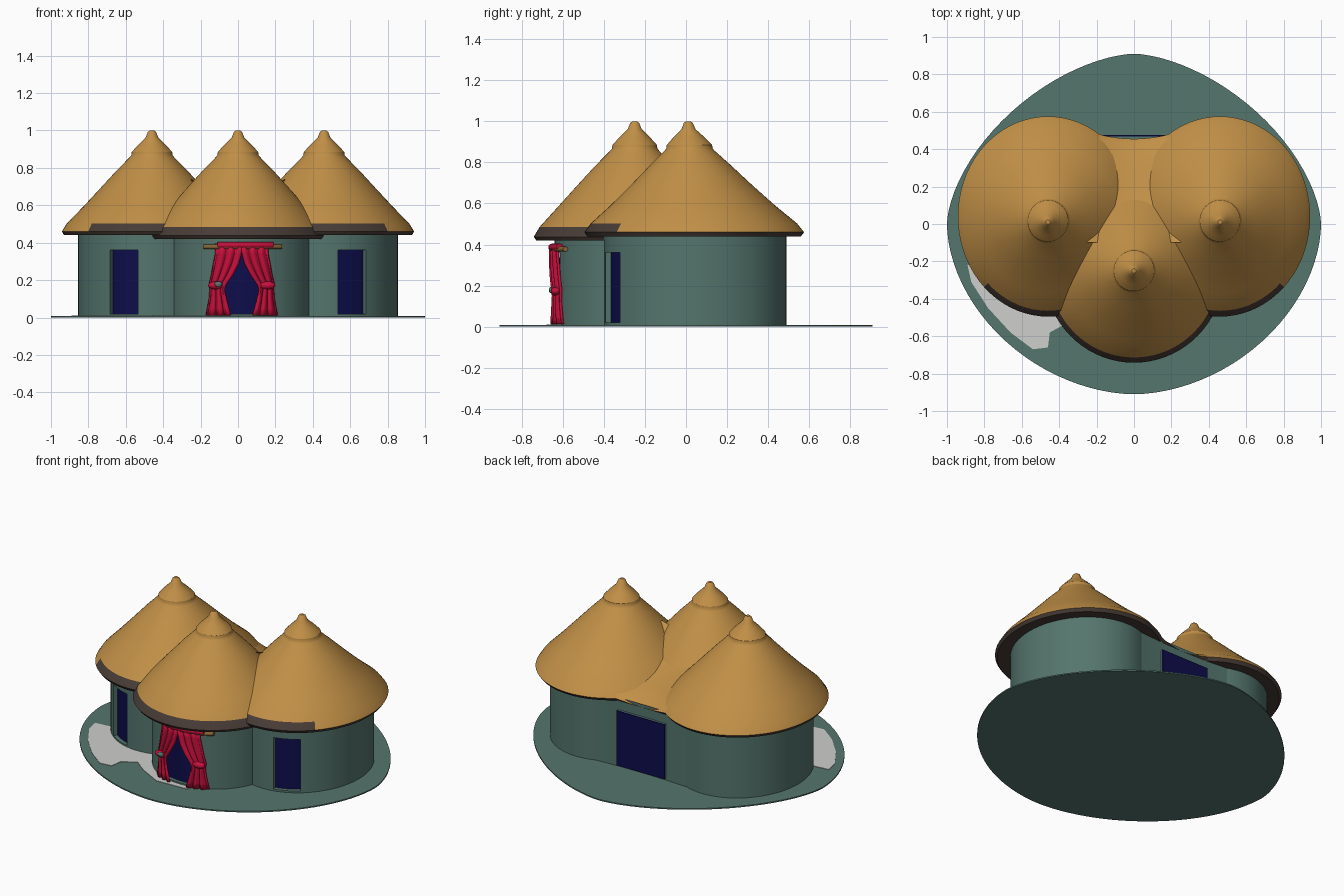
import bpy, bmesh
from math import sin, cos, pi, sqrt, copysign
from mathutils import Matrix

cube = bpy.data.objects.get("Cube")
if cube:
    bpy.data.objects.remove(cube)


def material(name, rgb):
    m = bpy.data.materials.new(name)
    m.use_nodes = True
    m.diffuse_color = (*rgb, 1)
    m.node_tree.nodes["Principled BSDF"].inputs["Base Color"].default_value = (*rgb, 1)
    return m


GREEN = material("sage_green", (0.09, 0.18, 0.153))
THATCH = material("thatch_gold", (0.53, 0.275, 0.062))
BROWN = material("dark_brown", (0.065, 0.045, 0.037))
NAVY = material("navy", (0.004, 0.004, 0.07))
RED = material("crimson", (0.58, 0.005, 0.045))
PALE = material("pale_grey", (0.62, 0.62, 0.61))
WOOD = material("pole_wood", (0.24, 0.13, 0.035))


def finish(name, bm, mats, angle=0.6):
    bmesh.ops.recalc_face_normals(bm, faces=bm.faces)
    me = bpy.data.meshes.new(name)
    bm.to_mesh(me)
    bm.free()
    ob = bpy.data.objects.new(name, me)
    bpy.context.collection.objects.link(ob)
    for m in mats:
        me.materials.append(m)
    bpy.ops.object.select_all(action="DESELECT")
    ob.select_set(True)
    bpy.context.view_layer.objects.active = ob
    bpy.ops.object.shade_smooth_by_angle(angle=angle)
    return ob


def skin(bm, rows, closed=False):
    """Join rows of points with quads; yields row, column and face."""
    vs = [[bm.verts.new(p) for p in row] for row in rows]
    n = len(vs[0])
    out = []
    for i in range(len(vs) - 1):
        for j in range(n if closed else n - 1):
            k = (j + 1) % n
            f = bm.faces.new((vs[i][j], vs[i][k], vs[i + 1][k], vs[i + 1][j]))
            out.append((i, j, f))
    return vs, out


def roof(name, cx, cy, stretch, shift, drop, front):
    # Cap, thatch slope, eave band and underside in one profile
    prof = [(0.012, 1), (0.022, 0.992), (0.034, 0.962), (0.075, 0.922), (0.108, 0.885),
            (0.11, 0.868), (0.118, 0.858), (0.19, 0.785), (0.28, 0.687), (0.37, 0.59),
            (0.455, 0.503), (0.482, 0.46), (0.47, 0.44), (0.37, 0.447)]
    eave = len(prof) - 4
    n = 72
    rows = []
    for r, z in prof:
        t = r / 0.48
        sag = drop * t ** 4
        rows.append([(cx + r * sin(a), cy + shift * t - r * (1 + stretch * t) * cos(a), z - sag)
                     for a in (2 * pi * j / n for j in range(n))])
    bm = bmesh.new()
    vs, faces = skin(bm, rows, True)
    bm.faces.new(vs[0])
    for i, j, f in faces:
        facing = cos(2 * pi * (j + 0.5) / n)
        if i > eave or (i == eave and facing > front):
            f.material_index = 1
    finish(name, bm, [THATCH, BROWN])


def wall(name, cx, cy, rx, ry, a0, a1, top=0.36):
    # Round wall with a door niche pressed in between two angles
    angles = [2 * pi * j / 64 for j in range(-32, 32)]
    angles = sorted([a for a in angles if min(abs(a - a0), abs(a - a1)) > 0.03] + [a0, a1])
    rows = [[(cx + rx * sin(a), cy - ry * cos(a), z) for a in angles]
            for z in (0.005, 0.02, top, 0.47)]
    bm = bmesh.new()
    _, faces = skin(bm, rows, True)
    door = [f for i, j, f in faces if i == 1 and a0 - 0.01 < angles[j] < a1 - 0.01]
    new = bmesh.ops.extrude_face_region(bm, geom=door)["geom"]
    bmesh.ops.delete(bm, geom=door, context="FACES_ONLY")
    for g in new:
        if isinstance(g, bmesh.types.BMVert):
            g.co.x = cx + (g.co.x - cx) * 0.94
            g.co.y = cy + (g.co.y - cy) * 0.94
        elif isinstance(g, bmesh.types.BMFace):
            g.material_index = 1
    finish(name, bm, [GREEN, NAVY])


# Three joined round huts
for side, label in ((1, "left"), (-1, "right")):
    a0, a1 = sorted((side * 0.19, side * 0.6))
    wall(label + "_hut_wall", side * 0.46, 0.045, 0.395, 0.445, a0, a1)
    roof(label + "_hut_roof", side * 0.46, 0.01, 0.11, 0.03, 0, 0.72)
wall("front_hut_wall", 0.02, -0.25, 0.385, 0.39, -0.36, 0.36)
roof("front_hut_roof", 0, -0.25, 0.02, 0, 0.022, 0.1)

# Sloping thatch saddle filling the valley at the back
bm = bmesh.new()
path = [(0.44, 0.425), (0.455, 0.44), (0.43, 0.465), (0.32, 0.51), (0.2, 0.55), (0.05, 0.61), (-0.1, 0.7)]
xs = [i * 0.05 for i in range(-5, 6)]
_, faces = skin(bm, [[(x, y + 0.7 * x * x * (y > 0.4), z + 0.6 * x * x) for x in xs] for y, z in path])
for i, j, f in faces:
    f.material_index = 1 if i == 0 else 0
finish("valley_roof", bm, [THATCH, BROWN])

# Back wall between the huts, with its wide door panel
bm = bmesh.new()
skin(bm, [[(x / 20, 0.455 + 0.1 * (x / 20) ** 2, z) for x in range(-8, 9)] for z in (0.005, 0.46)])
finish("back_wall", bm, [GREEN])
bm = bmesh.new()
bmesh.ops.create_cube(bm, size=1, matrix=Matrix.LocRotScale((0, 0.472, 0.2), None, (0.35, 0.009, 0.36)))
finish("back_door", bm, [NAVY])
bm = bmesh.new()
bmesh.ops.create_cube(bm, size=1, matrix=Matrix.LocRotScale((0, 0.455, 0.2), None, (0.35, 0.026, 0.36)))
finish("back_door_frame", bm, [GREEN])


# Ground plate with rounded diamond outline
def outline(a):
    e = 2 / (1.65 if sin(a) > 0 else 1.85)
    return (copysign(abs(cos(a)) ** e, cos(a)), copysign(0.91 * abs(sin(a)) ** e, sin(a)))


bm = bmesh.new()
ring = [outline(2 * pi * j / 96) for j in range(96)]
vs, _ = skin(bm, [[(x, y, z) for x, y in ring] for z in (0, 0.008)], True)
for loop in vs:
    bm.faces.new(loop)
finish("ground_plate", bm, [GREEN])

# Pale bare patch on the ground
bm = bmesh.new()
patch = [(-0.89, -0.22), (-0.87, -0.31), (-0.78, -0.45), (-0.66, -0.58), (-0.54, -0.67), (-0.46, -0.66),
         (-0.45, -0.58), (-0.36, -0.53), (-0.27, -0.6), (-0.12, -0.68), (0.1, -0.67), (0.1, -0.55),
         (-0.2, -0.45), (-0.4, -0.3), (-0.7, -0.2)]
f = bm.faces.new([bm.verts.new((x, y, 0.008)) for x, y in patch])
up = bmesh.ops.extrude_face_region(bm, geom=[f])["geom"]
bmesh.ops.translate(bm, vec=(0, 0, 0.003), verts=[v for v in up if isinstance(v, bmesh.types.BMVert)])
finish("pale_ground_patch", bm, [PALE])


# Tied-back curtains: height, inner and outer distance from the middle
def front_y(x):
    return -0.25 - 0.39 * sqrt(1 - (x / 0.385) ** 2)


drape = [(0.395, -0.005, 0.14), (0.34, 0.005, 0.14), (0.29, 0.018, 0.15), (0.23, 0.05, 0.16),
         (0.18, 0.085, 0.172), (0.15, 0.095, 0.168), (0.1, 0.085, 0.172), (0.05, 0.072, 0.182), (0.012, 0.06, 0.19)]
for side, label in ((1, "left"), (-1, "right")):
    rows = []
    for z, a, b in drape:
        row = []
        for k in range(25):
            d = a + (b - a) * k / 24
            row.append((0.02 + side * d, front_y(d) - 0.014 - 0.008 * sin(k * pi / 4), z))
        rows.append(row)
    bm = bmesh.new()
    skin(bm, rows)
    ob = finish(label + "_curtain", bm, [RED], 1.2)
    mod = ob.modifiers.new("thickness", "SOLIDIFY")
    mod.thickness = 0.012
    mod.offset = 0
    # Gathered tie around each curtain
    bm = bmesh.new()
    bmesh.ops.create_uvsphere(bm, u_segments=20, v_segments=10, radius=1, matrix=Matrix.LocRotScale(
        (0.02 + side * 0.135, front_y(0.135) - 0.018, 0.172), None, (0.045, 0.025, 0.022)))
    finish(label + "_curtain_tie", bm, [RED])

# Small green tassel on the right curtain
bm = bmesh.new()
bmesh.ops.create_uvsphere(bm, u_segments=12, v_segments=8, radius=1, matrix=Matrix.LocRotScale(
    (-0.105, front_y(0.12) - 0.036, 0.178), None, (0.02, 0.012, 0.016)))
finish("curtain_tassel", bm, [GREEN])


# Curved pole and the curtain heading wrapped over it
def rod(name, x0, x1, z, radius, mat):
    bm = bmesh.new()
    rows = []
    for i in range(17):
        x = x0 + (x1 - x0) * i / 16
        y = front_y(x - 0.02) - 0.014
        rows.append([(x, y + radius * cos(a), z + radius * sin(a)) for a in (2 * pi * j / 12 for j in range(12))])
    vs, _ = skin(bm, rows, True)
    bm.faces.new(vs[0])
    bm.faces.new(vs[-1])
    finish(name, bm, [mat])


rod("curtain_pole", -0.185, 0.235, 0.378, 0.012, WOOD)
rod("curtain_heading", -0.11, 0.19, 0.387, 0.017, RED)
